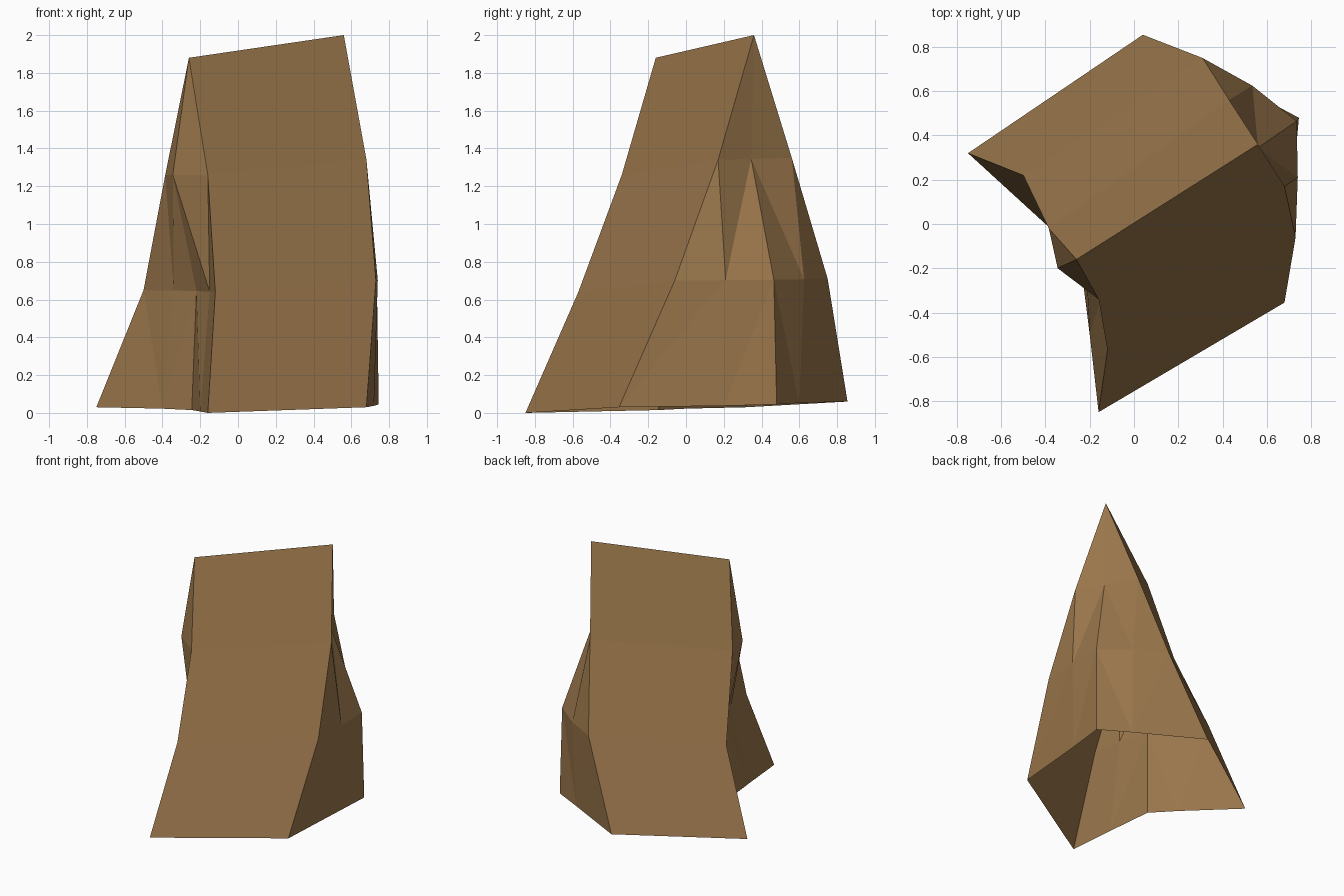
import bpy
import bmesh

cube = bpy.data.objects.get("Cube")
if cube:
    bpy.data.objects.remove(cube, do_unlink=True)


def make_material(name, color):
    mat = bpy.data.materials.new(name)
    mat.use_nodes = True
    mat.diffuse_color = color
    mat.node_tree.nodes["Principled BSDF"].inputs["Base Color"].default_value = color
    return mat


def add_row(bm, outline, z_front, z_back):
    """Add one horizontal row of points, rising evenly from front to back."""
    last = max(len(outline) - 1, 1)
    return [bm.verts.new((x, y, z_front + (z_back - z_front) * i / last))
            for i, (x, y) in enumerate(outline)]


def build_cliff(bm, peak, upper, middle, foot):
    """Facet one rugged side; return its front and back border edges."""
    top = peak[0]
    front, mid, back = upper
    m_front, notch, corner, shoulder, m_back = middle
    faces = [
        (top, front, mid), (top, mid, back),
        (front, m_front, notch), (front, notch, mid),
        (mid, notch, corner), (mid, corner, shoulder),
        (mid, shoulder, back), (back, shoulder, m_back),
    ]
    # Skirt of split quads down to the ground
    for i in range(len(middle) - 1):
        a, b, c, d = middle[i], middle[i + 1], foot[i + 1], foot[i]
        if i == 2:
            faces += [(a, b, c), (a, c, d)]
        else:
            faces += [(a, b, d), (b, c, d)]
    for face in faces:
        bm.faces.new(face)
    rows = (peak, upper, middle, foot)
    return [row[0] for row in rows], [row[-1] for row in rows]


def build_slope(bm, edge_a, edge_b):
    """Bridge two border edges with a broad curved slope."""
    for i in range(len(edge_a) - 1):
        bm.faces.new((edge_a[i], edge_a[i + 1], edge_b[i + 1], edge_b[i]))


bm = bmesh.new()

# Rugged side at +x, each row running from front to back
left_front, left_back = build_cliff(
    bm,
    add_row(bm, [(0.56, 0.36)], 2.0, 2.0),
    add_row(bm, [(0.68, 0.17), (0.56, 0.345), (0.43, 0.56)], 1.34, 1.35),
    add_row(bm, [(0.73, -0.06), (0.74, 0.21), (0.735, 0.465),
                 (0.535, 0.625), (0.31, 0.75)], 0.7, 0.71),
    add_row(bm, [(0.68, -0.355), (0.72, 0.2), (0.745, 0.48),
                 (0.52, 0.6), (0.04, 0.855)], 0.03, 0.06))

# Rugged side at -x with the hollow foot
right_front, right_back = build_cliff(
    bm,
    add_row(bm, [(-0.26, -0.16)], 1.88, 1.88),
    add_row(bm, [(-0.16, -0.34), (-0.345, -0.2), (-0.385, -0.02)], 1.26, 1.26),
    add_row(bm, [(-0.12, -0.57), (-0.15, -0.336), (-0.22, -0.115),
                 (-0.34, 0.02), (-0.5, 0.22)], 0.64, 0.65),
    add_row(bm, [(-0.16, -0.85), (-0.2, -0.5), (-0.245, -0.145),
                 (-0.4, 0.0), (-0.75, 0.32)], 0.0, 0.03))

# Broad front and back slopes meeting at the ridge; the base stays open
build_slope(bm, left_front, right_front)
build_slope(bm, right_back, left_back)
bmesh.ops.recalc_face_normals(bm, faces=bm.faces[:])

mesh = bpy.data.meshes.new("rock_wedge")
bm.to_mesh(mesh)
bm.free()
mesh.materials.append(make_material("earth_brown", (0.32, 0.18, 0.07, 1.0)))
rock = bpy.data.objects.new("rock_wedge", mesh)
bpy.context.collection.objects.link(rock)
